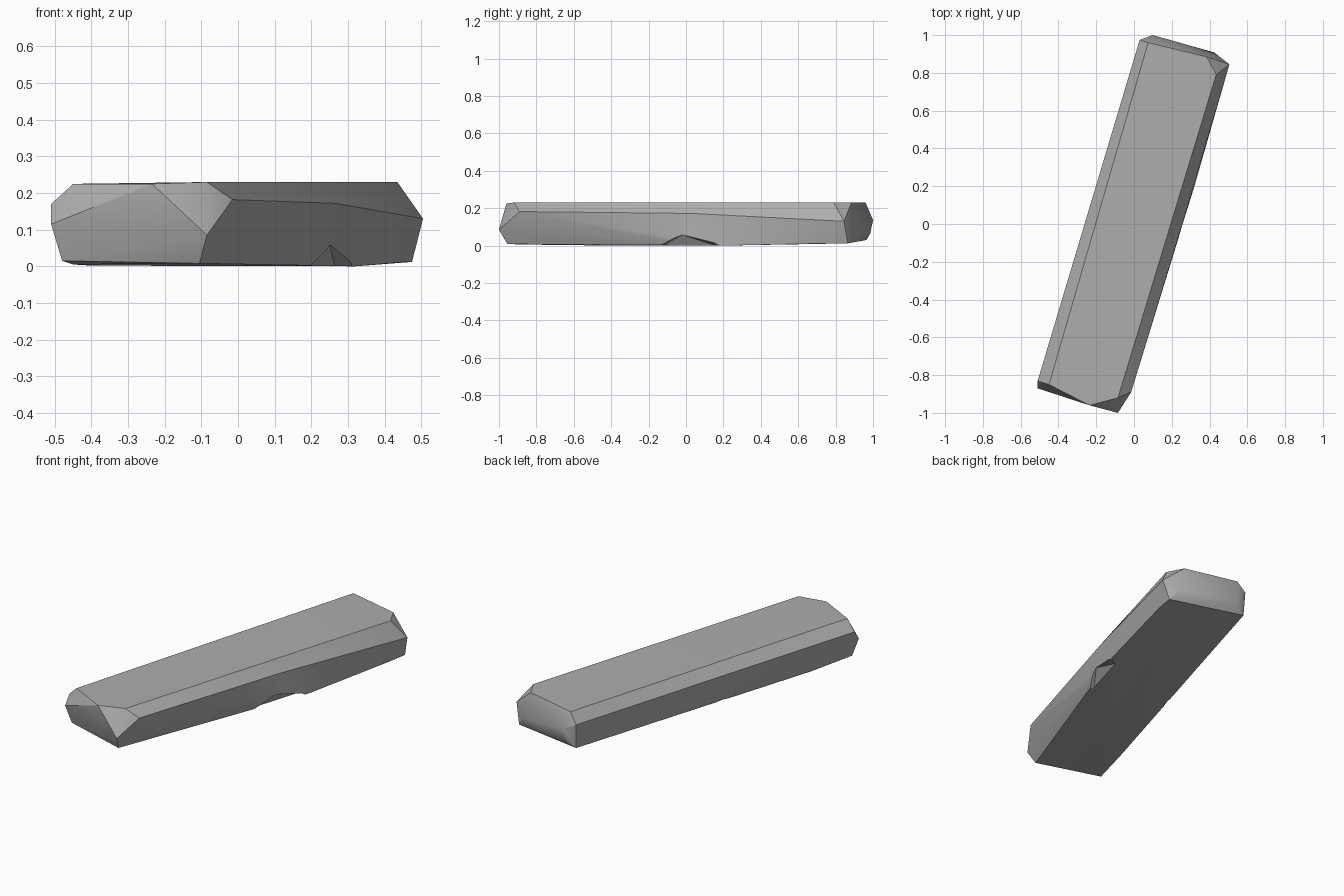
import bpy, bmesh, math

if "Cube" in bpy.data.objects:
    bpy.data.objects.remove(bpy.data.objects["Cube"], do_unlink=True)

grey = bpy.data.materials.new("stone_grey")
grey.use_nodes = True
colour = (0.42, 0.42, 0.42, 1)
grey.diffuse_color = colour
grey.node_tree.nodes["Principled BSDF"].inputs["Base Color"].default_value = colour


def hull(name, points):
    """Faceted convex solid wrapped around its corner points."""
    bm = bmesh.new()
    for p in points:
        bm.verts.new(p)
    result = bmesh.ops.convex_hull(bm, input=bm.verts[:])
    loose = [v for v in bm.verts if not v.link_faces]
    bmesh.ops.delete(bm, geom=loose, context='VERTS')
    bmesh.ops.dissolve_limit(bm, angle_limit=math.radians(2),
                             verts=bm.verts[:], edges=bm.edges[:])
    bmesh.ops.recalc_face_normals(bm, faces=bm.faces[:])
    mesh = bpy.data.meshes.new(name)
    bm.to_mesh(mesh)
    bm.free()
    mesh.materials.append(grey)
    obj = bpy.data.objects.new(name, mesh)
    bpy.context.collection.objects.link(obj)
    return obj


# Corner points of the slab, grouped by level
top = [(-.45, -.85, .225), (-.235, -.96, .225), (-.085, -.92, .23),
       (.435, .79, .23), (.385, .885, .23), (.075, .96, .23)]
shoulder = [(-.51, -.83, .17), (-.015, -.89, .182), (.035, -.69, .166),
            (.265, .03, .172), (.505, .845, .13), (.03, .975, .17)]
ends = [(-.51, -.87, .115), (-.085, -1, .085), (.425, .908, .08),
        (.10, 1, .137), (.10, .985, .065)]
bottom = [(-.48, -.85, .015), (-.45, -.80, .005), (-.40, -.59, .002),
          (-.25, -.915, .01), (-.105, -.955, .008), (-.18, -.6, 0),
          (.32, .2, 0), (.455, .75, .012), (.475, .865, .012),
          (.035, .965, .03)]
slab = hull("stone_slab", top + shoulder + ends + bottom)

# Chips broken out of the lower long edges
chips = [
    hull("left_chip_cutter", [(.155, -.16, -.02), (.27, .22, -.02),
                              (.20, -.02, -.02), (.25, -.02, .058),
                              (.32, -.17, -.02), (.42, .20, -.02),
                              (.38, -.02, .10)]),
    hull("right_chip_cutter", [(-.30, -.20, -.02), (-.17, .22, -.02),
                               (-.20, -.01, -.02), (-.26, -.01, .045),
                               (-.42, -.17, -.02), (-.30, .22, -.02),
                               (-.40, .02, .09)]),
]
for chip in chips:
    chip.hide_render = True
    chip.hide_viewport = False
    cut = slab.modifiers.new(chip.name, 'BOOLEAN')
    cut.operation = 'DIFFERENCE'
    cut.solver = 'EXACT'
    cut.object = chip

# Apply the cuts, then remove the cutters
bpy.context.view_layer.update()
depsgraph = bpy.context.evaluated_depsgraph_get()
carved = bpy.data.meshes.new_from_object(slab.evaluated_get(depsgraph))
slab.modifiers.clear()
slab.data = carved
for chip in chips:
    bpy.data.objects.remove(chip, do_unlink=True)

# Soft shading across the worn faces, crisp at the ridges
bpy.ops.object.select_all(action='DESELECT')
slab.select_set(True)
bpy.context.view_layer.objects.active = slab
bpy.ops.object.shade_smooth_by_angle(angle=math.radians(25))
